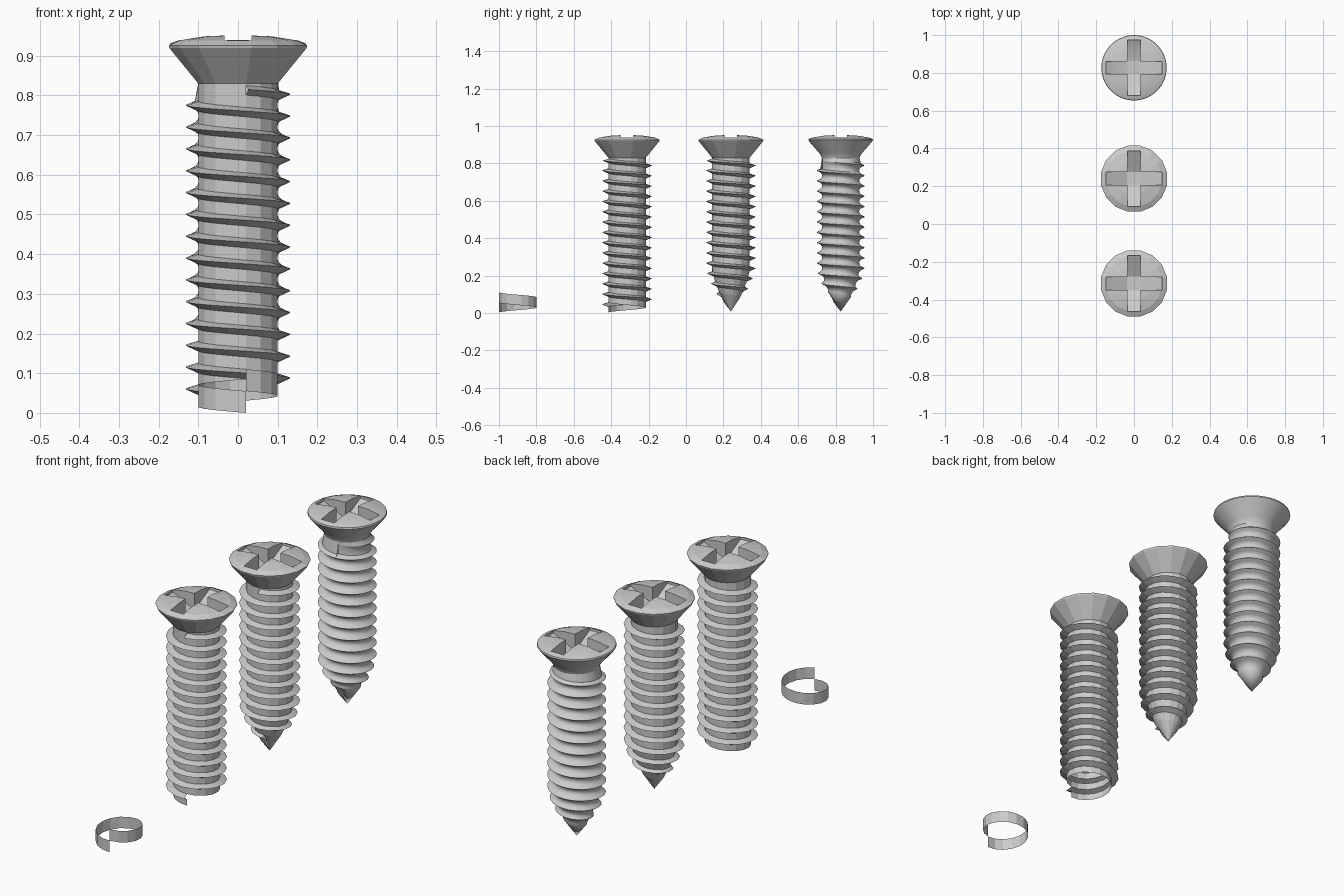
import bpy, bmesh
from math import sin, cos, radians, pi

if "Cube" in bpy.data.objects:
    bpy.data.objects.remove(bpy.data.objects["Cube"])

PITCH, TURNS, NECK = 0.055, 14, 0.832


def link(name, bm, y):
    bmesh.ops.remove_doubles(bm, verts=bm.verts, dist=1e-5)
    bmesh.ops.recalc_face_normals(bm, faces=bm.faces)
    me = bpy.data.meshes.new(name)
    bm.to_mesh(me)
    bm.free()
    ob = bpy.data.objects.new(name, me)
    ob.location.y = y
    bpy.context.collection.objects.link(ob)
    return ob


def skin(bm, columns):
    # quads between neighbouring columns of points, triangles at poles
    vs = [[bm.verts.new(p) for p in c] for c in columns]
    for a, b in zip(vs, vs[1:]):
        for j in range(len(a) - 1):
            quad = []
            for v in (a[j], b[j], b[j + 1], a[j + 1]):
                if all((v.co - q.co).length > 1e-6 for q in quad):
                    quad.append(v)
            if len(quad) > 2:
                bm.faces.new(quad)


def polar(r, i, n, z):
    a = -pi / 2 + radians(11.25) - 2 * pi * i / n
    return (r * cos(a), r * sin(a), z)


def taper(z):
    pts = [(0.01, 0), (0.055, 0.36), (0.11, 0.62), (0.165, 0.84), (0.225, 1)]
    for (z0, f0), (z1, f1) in zip(pts, pts[1:]):
        if z <= z1:
            return f0 + (f1 - f0) * max(0, z - z0) / (z1 - z0)
    return 1


# helical shank: the profile of one turn is swept down the left-handed spiral
def shank(name, y, profile, n, first=0, last=TURNS, pointed=False, neck=True, fade=False):
    bm = bmesh.new()
    root = 0.102 if n == 16 else 0.1
    columns = []
    for i in range(n + 1):
        col = [(0, 0, 0.008)] if pointed else []
        for k in range(first, last):
            for off, r in profile + [(PITCH, profile[0][1])]:
                if off == PITCH and k < last - 1:
                    continue
                t = k + i / n
                if fade:
                    r = root + (r - root) * min(1, (last - t) * 2, (t - first) * 3)
                z = t * PITCH + off
                col.append(polar(r * (taper(z) if pointed else 1), i, n, z))
        if neck:
            col.append(polar(root, i, n, NECK))
        columns.append(col)
    skin(bm, columns)
    return link(name, bm, y)


# countersunk domed head with a cross recess
def head(name, y, n, profile):
    bm = bmesh.new()
    skin(bm, [[polar(r, i % n, n, z) for r, z in profile] for i in range(n + 1)])
    ob = link(name, bm, y)
    side = [(-0.147, 0.927), (-0.036, 0.872), (0.036, 0.872), (0.147, 0.927),
            (0.147, 1.0), (-0.147, 1.0)]
    for turn in (0, 1):
        bm = bmesh.new()
        rows = []
        for s in (-1, 1):
            rows.append([bm.verts.new((-s * 0.034, u, z) if turn else (u, s * 0.034, z))
                         for u, z in side])
        bm.faces.new(rows[0])
        bm.faces.new(rows[1][::-1])
        for j in range(6):
            k = (j + 1) % 6
            bm.faces.new((rows[0][j], rows[1][j], rows[1][k], rows[0][k]))
        cutter = link("slot_cutter", bm, y)
        cutter.hide_render = True
        mod = ob.modifiers.new("slot", 'BOOLEAN')
        mod.operation, mod.solver, mod.object = 'DIFFERENCE', 'EXACT', cutter
        bpy.context.view_layer.objects.active = ob
        bpy.ops.object.modifier_apply(modifier=mod.name)
        bpy.data.objects.remove(cutter)
    return ob


low_thread = [(0, 0.102), (0.031, 0.102), (0.045, 0.133)]
smooth_thread = [(0, 0.109), (0.009, 0.101), (0.019, 0.099), (0.029, 0.102),
                 (0.037, 0.111), (0.043, 0.126), (0.045, 0.128), (0.048, 0.124)]
low_head = [(0, 0.83), (0.102, 0.83), (0.176, 0.919), (0.178, 0.926),
            (0.15, 0.939), (0.09, 0.949), (0, 0.953)]
smooth_head = [(0, 0.825), (0.1, 0.825), (0.104, 0.838), (0.115, 0.855), (0.166, 0.914),
               (0.173, 0.924), (0.171, 0.931), (0.15, 0.939), (0.09, 0.949), (0, 0.953)]

# single starting strip
shank("spiral_strip", -0.9, [(0, 0.102)], 16, last=1, neck=False)

# open-ended, pointed, and smooth screws
shank("open_screw_shank", -0.315, low_thread, 16)
head("open_screw_head", -0.315, 16, low_head)
shank("pointed_screw_shank", 0.24, low_thread, 16, first=1, pointed=True)
head("pointed_screw_head", 0.24, 16, low_head)
smooth = [shank("smooth_screw_shank", 0.827, smooth_thread, 48, first=1, pointed=True, fade=True),
          head("smooth_screw_head", 0.827, 48, smooth_head)]

bpy.ops.object.select_all(action='DESELECT')
for ob in smooth:
    ob.select_set(True)
bpy.context.view_layer.objects.active = smooth[0]
bpy.ops.object.shade_smooth_by_angle(angle=radians(40))
